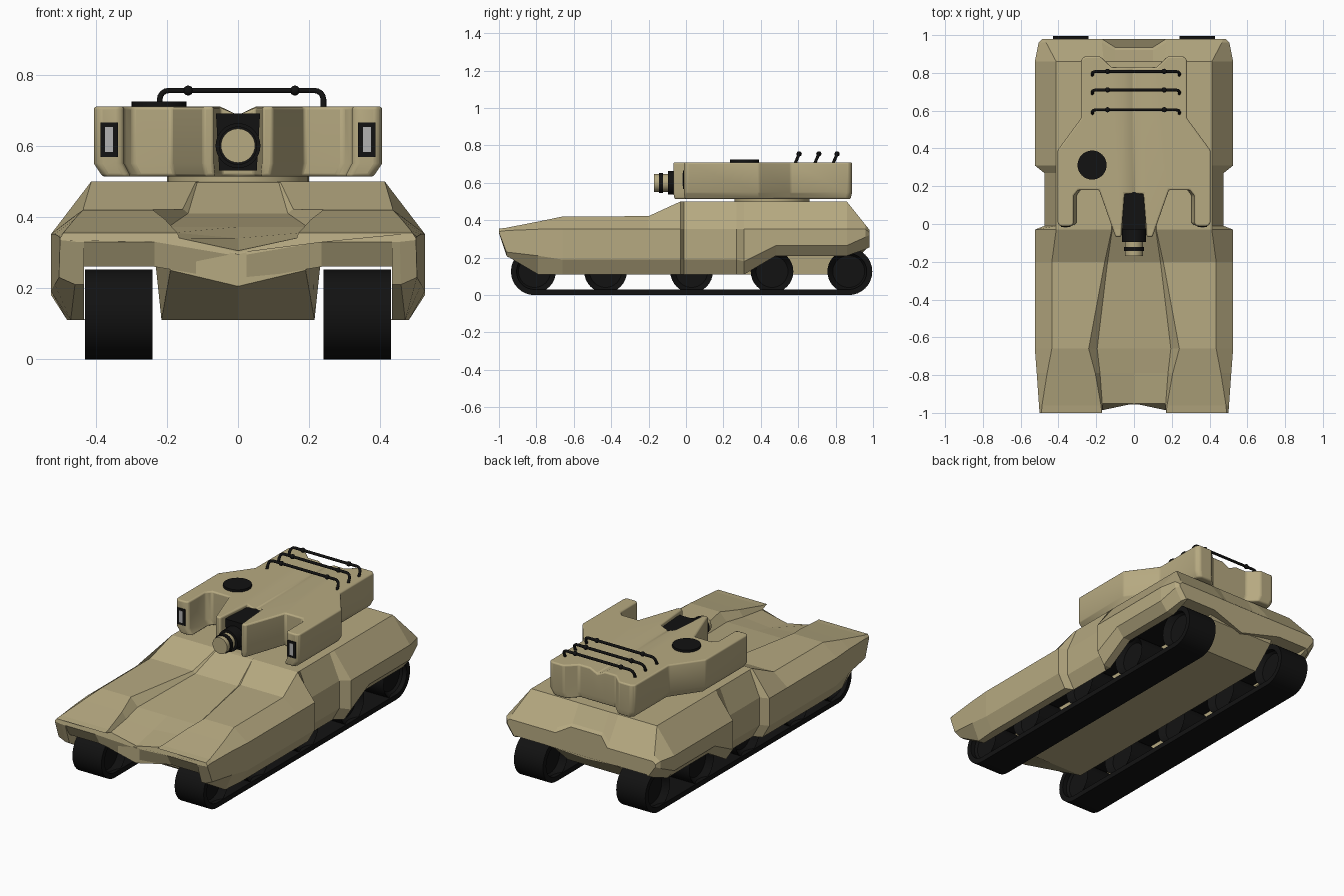
import bpy, bmesh, math
from mathutils import Vector, Matrix

if "Cube" in bpy.data.objects:
    bpy.data.objects.remove(bpy.data.objects["Cube"])


def material(name, rgb):
    m = bpy.data.materials.new(name)
    m.diffuse_color = (*rgb, 1)
    m.use_nodes = True
    m.node_tree.nodes["Principled BSDF"].inputs["Base Color"].default_value = m.diffuse_color
    return m


TAN = material("tan_paint", (0.47, 0.40, 0.22))
BLACK = material("black_rubber", (0.006, 0.006, 0.006))
GREY = material("grey_cover", (0.45, 0.45, 0.45))


def finish(name, bm, mat, smooth=None, bevel=0):
    bmesh.ops.remove_doubles(bm, verts=bm.verts, dist=1e-5)
    bmesh.ops.recalc_face_normals(bm, faces=bm.faces)
    me = bpy.data.meshes.new(name)
    bm.to_mesh(me)
    bm.free()
    ob = bpy.data.objects.new(name, me)
    bpy.context.collection.objects.link(ob)
    me.materials.append(mat)
    if bevel:
        b = ob.modifiers.new("bevel", 'BEVEL')
        b.width, b.segments, b.limit_method = bevel, 3, 'ANGLE'
        b.angle_limit = math.radians(35)
    if smooth:
        bpy.ops.object.select_all(action='DESELECT')
        ob.select_set(True)
        bpy.context.view_layer.objects.active = ob
        bpy.ops.object.shade_smooth_by_angle(angle=math.radians(smooth))
    return ob


def loft(name, halves, mat):
    """Skin half sections (top centre round to bottom centre), mirrored in x."""
    bm = bmesh.new()
    rings = []
    for h in halves:
        pts = h + [(-x, y, z) for x, y, z in h[-2:0:-1]]
        rings.append([bm.verts.new(p) for p in pts])
    n = len(rings[0])
    for a, b in zip(rings, rings[1:]):
        for i in range(n):
            j = (i + 1) % n
            bm.faces.new((a[i], a[j], b[j], b[i]))
    bm.faces.new(rings[0])
    bm.faces.new(rings[-1][::-1])
    return finish(name, bm, mat)


def box(name, lo, hi, mat, taper=1.0):
    bm = bmesh.new()
    bmesh.ops.create_cube(bm, size=1)
    lo, hi = Vector(lo), Vector(hi)
    for v in bm.verts:
        c = v.co.copy()
        if c.z < 0:
            c.x *= taper
        v.co = [(lo[i] + hi[i]) / 2 + c[i] * (hi[i] - lo[i]) for i in range(3)]
    return finish(name, bm, mat)


def cylinder(name, c, r, depth, axis, mat, seg=32, dish=0):
    bm = bmesh.new()
    bmesh.ops.create_cone(bm, cap_ends=True, segments=seg, radius1=r, radius2=r, depth=depth)
    if dish:
        caps = [f for f in bm.faces if len(f.verts) > 4]
        bmesh.ops.inset_individual(bm, faces=caps, thickness=r * 0.25)
        for f in caps:
            for v in f.verts:
                v.co.z -= math.copysign(dish, v.co.z)
    rot = {'X': Matrix.Rotation(math.pi / 2, 3, 'Y'), 'Y': Matrix.Rotation(math.pi / 2, 3, 'X'),
           'Z': Matrix.Identity(3)}[axis]
    bmesh.ops.rotate(bm, verts=bm.verts, matrix=rot)
    bmesh.ops.translate(bm, verts=bm.verts, vec=c)
    return finish(name, bm, mat, smooth=35)


# Armoured hull shell: y, floor z, floor x, pod inner x, pod top z, pod outer x, belt x, chamfer z, skirt z
stations = [
    (-1.00, .30, .165, .17, .355, .49, .500, .335, .33),
    (-0.96, .305, .168, .175, .36, .487, .503, .23, .21),
    (-0.79, .34, .18, .205, .393, .46, .515, .21, .11),
    (-0.66, .372, .195, .24, .42, .435, .525, .19, .11),
    (-0.20, .41, .14, .155, .422, .435, .525, .19, .11),
    (-0.03, .495, .115, .118, .5, .412, .525, .19, .11),
    (-0.01, .498, .115, .118, .5, .412, .475, .19, .11),
    (0.27, .499, .11, .15, .5, .412, .475, .19, .11),
    (0.31, .499, .11, .15, .5, .412, .525, .18, .11),
    (0.48, .499, .11, .15, .5, .412, .525, .265, .21),
    (0.86, .499, .10, .16, .5, .412, .525, .265, .21),
    (0.96, .40, .10, .17, .375, .465, .505, .31, .245),
    (0.98, .385, .10, .17, .35, .47, .485, .32, .255),
]
halves = []
for y, zc, x1, x2, zt, x3, bx, zch, zb in stations:
    yc = max(-.95, min(.935, y))
    if y == .96:
        yc = .92
    z1 = zc + max(0, -.66 - y) * .12
    roof = max(.26, zb)
    halves.append([(0, yc, zc), (x1, yc, z1), (x2, y, zt), (x3, y, zt),
                   (bx, y, min(.352, zt - .015)), (bx, y, zch), (bx - .045, y, zb),
                   (.432, y, zb), (.432, y, roof), (.235, y, roof), (0, yc, roof - .04)])
loft("hull_shell", halves, TAN)

# Belly tub between the tracks
loft("hull_belly", [[(0, y, zt), (w + .02, y, zt + e), (w, y, zb + e), (0, y, zb)]
                    for y, zt, zb, w, e in ((-.955, .295, .205, .19, .045), (-.72, .3, .11, .215, 0),
                                            (.80, .3, .11, .215, 0), (.93, .32, .23, .215, 0))], TAN)

# Tracks and road wheels
R, T, N = .126, .03, 16
for side, tag in ((-1, "left"), (1, "right")):
    bm = bmesh.new()
    loops = []
    for x in (.24, .43):
        for r in (R, R - T):
            loop = []
            for cy, a0 in ((.87, -90), (-.81, 90)):
                for i in range(N + 1):
                    a = math.radians(a0 + 180 * i / N)
                    loop.append(bm.verts.new((side * x, cy + r * math.cos(a), R + r * math.sin(a))))
            loops.append(loop)
    order = [loops[0], loops[1], loops[3], loops[2]]
    n = len(loops[0])
    for k in range(4):
        a, b = order[k], order[(k + 1) % 4]
        for i in range(n):
            j = (i + 1) % n
            bm.faces.new((a[i], a[j], b[j], b[i]))
    finish(tag + "_track", bm, BLACK, smooth=35)
    for i, y in enumerate((-.81, -.43, .03, .46, .87)):
        cylinder(f"{tag}_wheel_{i + 1}", (side * .335, y, R), .114, .18, 'X', BLACK, dish=.035)

# Turret body: plan outline with gun slot, side launcher arms and shallow top groove
plan = [(0, .16), (.05, .16), (.068, -.068), (.098, -.068), (.185, .18), (.295, .18), (.32, .15),
        (.32, 0), (.335, -.012), (.39, -.012), (.405, .005), (.405, .39), (.28, .56), (.28, .87),
        (.26, .888), (.18, .888), (.12, .83), (.05, .83), (0, .83)]
full = plan + [(-x, y) for x, y in plan[-2:0:-1]]
bm = bmesh.new()
levels = []
for z, sx, sy in ((.71, 1, 1), (.55, 1, 1), (.513, .94, .985)):
    levels.append([bm.verts.new((x * sx, .35 + (y - .35) * sy,
                                 .686 if z == .71 and x == 0 else z)) for x, y in full])
n, m = len(full), len(plan)
for a, b in zip(levels, levels[1:]):
    for i in range(n):
        j = (i + 1) % n
        bm.faces.new((a[i], a[j], b[j], b[i]))
top = levels[0]
left = [top[0]] + top[:m - 2:-1]
for s in (top[:m], left[:1] + left[1:]):
    bm.faces.new((s[0], s[1], s[-2], s[-1]))
    bm.faces.new(s[1:-1])
bm.faces.new(levels[-1])
bmesh.ops.remove_doubles(bm, verts=bm.verts, dist=1e-5)
finish("turret_body", bm, TAN, smooth=40, bevel=.014)
cylinder("turret_ring", (0, .46, .503), .2, .03, 'Z', TAN)

# Gun mantlet and short barrel
box("gun_mantlet", (-.062, -.03, .53), (.062, .17, .69), BLACK, .85)
cylinder("mantlet_collar", (0, -.06, .6), .063, .07, 'Y', BLACK)
cylinder("gun_barrel", (0, -.12, .6), .048, .1, 'Y', TAN)
cylinder("barrel_band", (0, -.133, .6), .054, .022, 'Y', BLACK)

# Launcher openings on the arm fronts
for s, tag in ((-1, "left"), (1, "right")):
    box(tag + "_launcher_frame", (s * .362 - .025, -.016, .568), (s * .362 + .025, .02, .665), BLACK)
    box(tag + "_launcher_cover", (s * .362 - .011, -.018, .582), (s * .362 + .011, .02, .652), GREY)

# Roof hatch
cylinder("roof_hatch", (-.222, .312, .713), .077, .022, 'Z', BLACK)

# Three leaning roof rails with clamp beads
for i, y in enumerate((.605, .71, .808)):
    cu = bpy.data.curves.new(f"roof_rail_{i + 1}", 'CURVE')
    cu.dimensions, cu.bevel_depth, cu.bevel_resolution, cu.use_fill_caps = '3D', .008, 2, True
    pts = [(-.23, .70), (-.23, .73)]
    pts += [(-.205 - .025 * math.cos(a), .73 + .025 * math.sin(a)) for a in (.4, .8, 1.2, 1.57)]
    pts += [(-x, z) for x, z in reversed(pts)]
    sp = cu.splines.new('POLY')
    sp.points.add(len(pts) - 1)
    for p, (x, z) in zip(sp.points, pts):
        p.co = (x + .01, y + (z - .755) * .42, z, 1)
    ob = bpy.data.objects.new(cu.name, cu)
    bpy.context.collection.objects.link(ob)
    cu.materials.append(BLACK)
    for k, x in enumerate((-.14, .16)):
        bm = bmesh.new()
        bmesh.ops.create_uvsphere(bm, u_segments=12, v_segments=8, radius=.014)
        bmesh.ops.translate(bm, verts=bm.verts, vec=(x, y, .755))
        finish(f"rail_bead_{i + 1}_{k + 1}", bm, BLACK, smooth=60)
